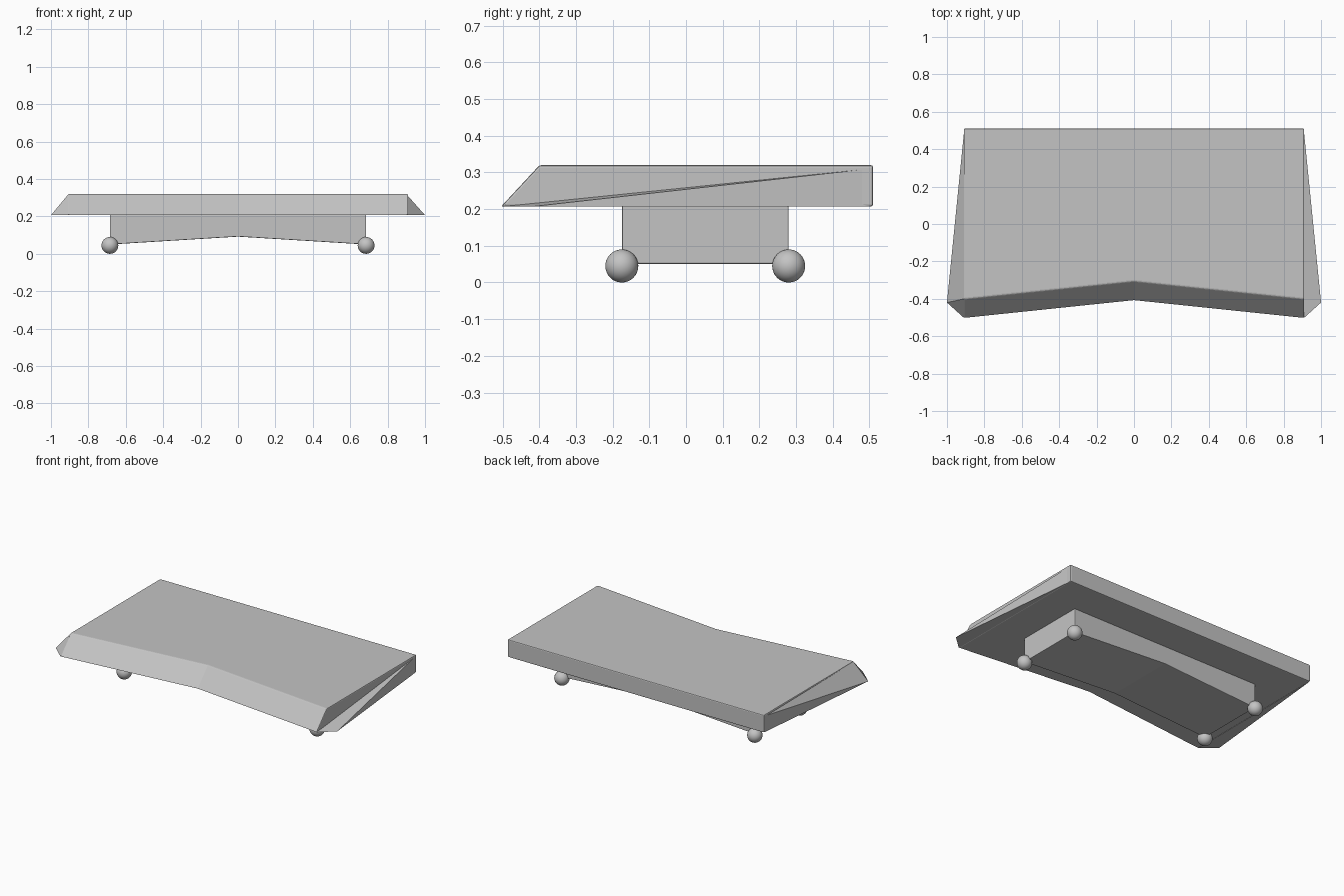
import bpy, bmesh
from mathutils import Vector

cube = bpy.data.objects.get("Cube")
if cube:
    bpy.data.objects.remove(cube, do_unlink=True)

grey = bpy.data.materials.new("plain_grey")
grey.use_nodes = True
colour = (0.55, 0.55, 0.55, 1)
grey.diffuse_color = colour
grey.node_tree.nodes["Principled BSDF"].inputs["Base Color"].default_value = colour


def finish(name, bm, bevel=0):
    bmesh.ops.recalc_face_normals(bm, faces=bm.faces)
    mesh = bpy.data.meshes.new(name)
    bm.to_mesh(mesh)
    bm.free()
    mesh.materials.append(grey)
    obj = bpy.data.objects.new(name, mesh)
    bpy.context.collection.objects.link(obj)
    if bevel:
        mod = obj.modifiers.new("soft_edges", 'BEVEL')
        mod.width = bevel
        mod.segments = 2
        mod.limit_method = 'ANGLE'
    return obj


def loft(name, ring_a, ring_b, bevel=0):
    """Solid between two matching outlines."""
    bm = bmesh.new()
    a = [bm.verts.new(p) for p in ring_a]
    b = [bm.verts.new(p) for p in ring_b]
    n = len(a)
    bm.faces.new(a)
    bm.faces.new(b)
    for i in range(n):
        j = (i + 1) % n
        bm.faces.new((a[i], a[j], b[j], b[i]))
    return finish(name, bm, bevel)


def hull(name, points):
    bm = bmesh.new()
    for p in points:
        bm.verts.new(p)
    bmesh.ops.convex_hull(bm, input=bm.verts)
    return finish(name, bm)


# Slab with a shallow notch and a sloped front
W, BACK, LOW, HIGH = 0.91, 0.51, 0.207, 0.32


def outline(front, notch, z):
    return [(-W, BACK, z), (W, BACK, z), (W, front, z), (0, notch, z), (-W, front, z)]


loft("slab", outline(-0.505, -0.41, LOW), outline(-0.4, -0.305, HIGH), 0.006)

# Tapered side wings: left one folded inward, right one folded outward
for side, name in ((1, "left_wing"), (-1, "right_wing")):
    x = side * (W - 0.002)
    pts = [(x, 0.5, 0.31), (x, 0.5, LOW), (x, -0.503, LOW), (side, -0.42, LOW)]
    if side < 0:
        pts.append((x, -0.4, HIGH - 0.003))
    hull(name, pts)

# Base block with an arched underside
X, Y0, Y1 = 0.685, -0.175, 0.28
section = [(-X, 0.05), (0, 0.092), (X, 0.05), (X, 0.21), (-X, 0.21)]
loft("base", [(x, Y0, z) for x, z in section], [(x, Y1, z) for x, z in section], 0.004)

# Ball feet at the base corners
for x, side in ((X, "left"), (-X, "right")):
    for y, end in ((Y0, "front"), (Y1, "back")):
        bm = bmesh.new()
        bmesh.ops.create_uvsphere(bm, u_segments=32, v_segments=16, radius=0.045)
        bmesh.ops.translate(bm, verts=bm.verts, vec=Vector((x, y, 0.045)))
        for f in bm.faces:
            f.smooth = True
        finish(f"{end}_{side}_foot", bm)
